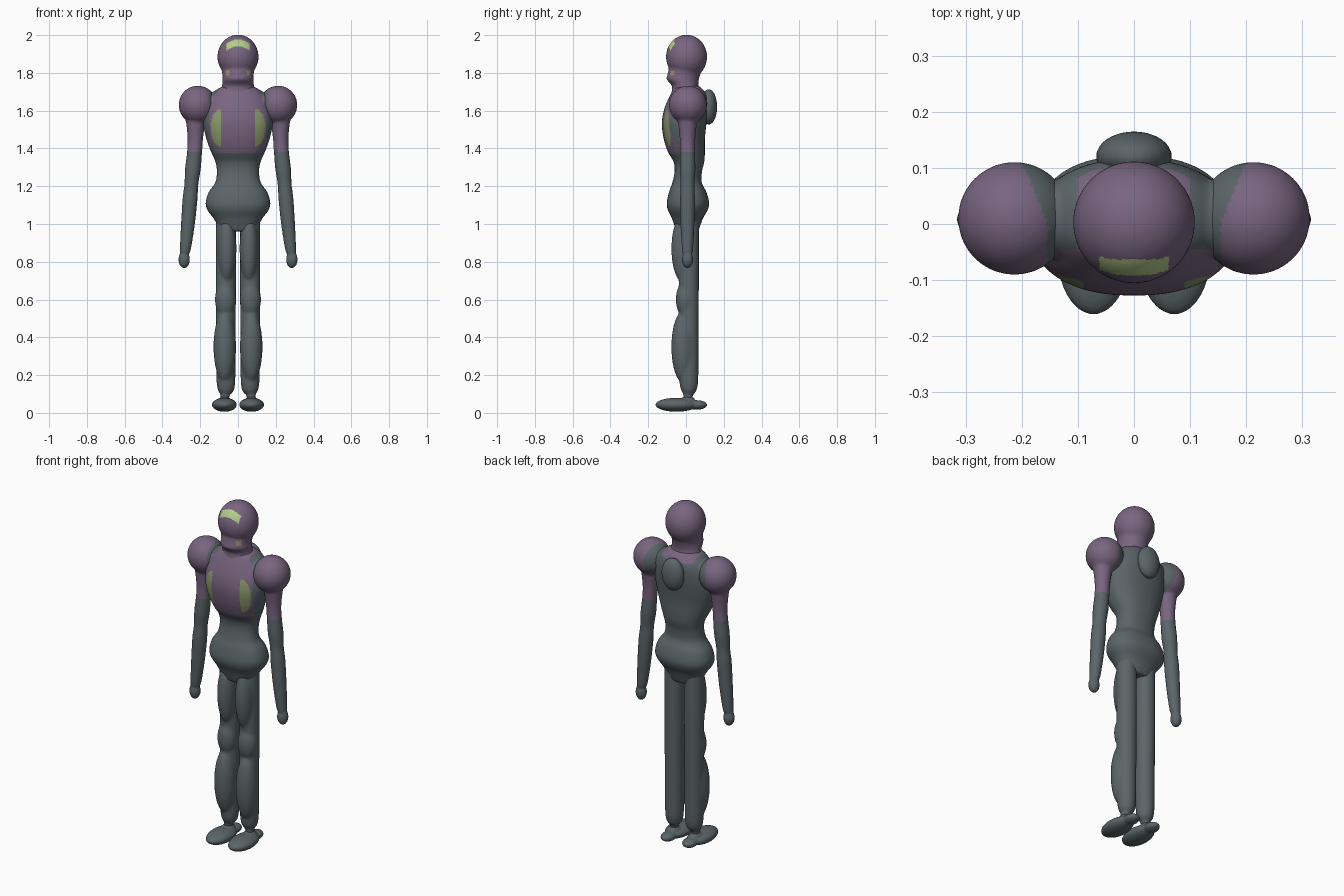
import bpy, bmesh
from math import sin, cos, pi, copysign
from mathutils import Vector, Matrix

cube = bpy.data.objects.get("Cube")
if cube:
    bpy.data.objects.remove(cube)


def material(name, rgb):
    m = bpy.data.materials.new(name)
    m.use_nodes = True
    m.diffuse_color = (*rgb, 1)
    m.node_tree.nodes["Principled BSDF"].inputs["Base Color"].default_value = (*rgb, 1)
    return m


GREY, PURPLE, OLIVE, LIME, TAN = range(5)
MATERIALS = [material("slate grey", (0.105, 0.13, 0.14)),
             material("dusty purple", (0.19, 0.13, 0.215)),
             material("olive green", (0.26, 0.32, 0.15)),
             material("pale lime", (0.46, 0.62, 0.26)),
             material("tan", (0.36, 0.32, 0.14))]


def ball(bm, centre, radii):
    """Add an ellipsoid."""
    mat = Matrix.Translation(centre) @ Matrix.Diagonal((*radii, 1))
    bmesh.ops.create_uvsphere(bm, u_segments=32, v_segments=20, radius=1, matrix=mat)


def smooth_rows(rows, steps=4):
    """Resample profile rows along a smooth curve through them."""
    pts = [Vector(r) for r in rows]
    pts = [pts[0]] + pts + [pts[-1]]
    out = []
    for a, b, c, d in zip(pts, pts[1:], pts[2:], pts[3:]):
        for k in range(steps):
            t = k / steps
            out.append(b + (c - a) * (t / 2) + (a * 2 - b * 5 + c * 4 - d) * (t * t / 2)
                       + (b * 3 - a - c * 3 + d) * (t ** 3 / 2))
    return out + [pts[-1]]


def loft(bm, rows, power=1.0, sides=40):
    """Stack oval rings; each row is height, centre x, half width, front y, back y."""
    rings = []
    for z, cx, rx, front, back in smooth_rows(rows):
        ring = []
        for i in range(sides):
            a = 2 * pi * i / sides
            u = copysign(abs(cos(a)) ** power, cos(a))
            v = copysign(abs(sin(a)) ** power, sin(a))
            ring.append(bm.verts.new((cx + rx * u, (front + back) / 2 + (back - front) / 2 * v, z)))
        rings.append(ring)
    for low, high in zip(rings, rings[1:]):
        for i in range(sides):
            j = (i + 1) % sides
            bm.faces.new((low[i], low[j], high[j], high[i]))
    bm.faces.new(rings[0][::-1])
    bm.faces.new(rings[-1])


def finish(name, bm, rule, voxel=0.008, passes=8, cuts=()):
    """Fuse the solids into one skin, cut clean colour borders and paint by rule."""
    bmesh.ops.recalc_face_normals(bm, faces=bm.faces[:])
    mesh = bpy.data.meshes.new(name)
    bm.to_mesh(mesh)
    bm.free()
    obj = bpy.data.objects.new(name, mesh)
    bpy.context.collection.objects.link(obj)
    remesh = obj.modifiers.new("fuse", "REMESH")
    remesh.mode = "VOXEL"
    remesh.voxel_size = voxel
    soften = obj.modifiers.new("soften", "SMOOTH")
    soften.factor = 0.5
    soften.iterations = passes
    skin = bpy.data.meshes.new_from_object(obj.evaluated_get(bpy.context.evaluated_depsgraph_get()))
    obj.modifiers.clear()
    obj.data = skin
    bpy.data.meshes.remove(mesh)
    skin.name = name
    bm = bmesh.new()
    bm.from_mesh(skin)
    for co, no in cuts:
        bmesh.ops.bisect_plane(bm, geom=bm.verts[:] + bm.edges[:] + bm.faces[:],
                               plane_co=co, plane_no=no, dist=1e-5)
    for f in bm.faces:
        f.smooth = True
        f.material_index = rule(f.calc_center_median())
    skin.materials.clear()
    for m in MATERIALS:
        skin.materials.append(m)
    bm.to_mesh(skin)
    bm.free()
    return obj


# Head and neck
def head_paint(p):
    x = abs(p.x)
    drop = 6 * x * x
    if p.y < 0 and x < 0.062 and 1.94 - drop < p.z < 1.977 - drop:
        return LIME
    if p.y < 0 and 0.046 < x < 0.066 and 1.785 < p.z < 1.812:
        return TAN
    return PURPLE


bm = bmesh.new()
ball(bm, (0, 0.003, 1.885), (0.109, 0.109, 0.117))
loft(bm, [(1.68, 0, 0.1, -0.08, 0.085), (1.73, 0, 0.085, -0.074, 0.066),
          (1.765, 0, 0.083, -0.102, 0.068), (1.79, 0, 0.082, -0.098, 0.075),
          (1.83, 0, 0.09, -0.09, 0.088)])
finish("head", bm, head_paint, 0.006, 6)


# Torso with chest, waist, hips and shoulder yokes
def torso_paint(p):
    x = abs(p.x)
    if p.z > 1.69 and x < 0.1:
        return PURPLE
    if p.z > 1.375 and p.y < -0.045 and x < 0.15:
        oval = ((x - 0.09) / 0.055) ** 2 + ((p.z - 1.51) / 0.1) ** 2
        return OLIVE if x > 0.09 and oval < 1 else PURPLE
    return GREY


bm = bmesh.new()
loft(bm, [(0.96, 0, 0.09, -0.05, 0.065), (1.03, 0, 0.13, -0.075, 0.09),
          (1.07, 0, 0.16, -0.095, 0.113), (1.11, 0, 0.172, -0.102, 0.123),
          (1.17, 0, 0.155, -0.09, 0.108), (1.22, 0, 0.12, -0.072, 0.083),
          (1.28, 0, 0.112, -0.06, 0.085), (1.33, 0, 0.12, -0.066, 0.097),
          (1.38, 0, 0.142, -0.095, 0.1), (1.45, 0, 0.168, -0.118, 0.1),
          (1.53, 0, 0.184, -0.128, 0.108), (1.6, 0, 0.178, -0.118, 0.115),
          (1.66, 0, 0.155, -0.095, 0.115), (1.7, 0, 0.13, -0.075, 0.1),
          (1.73, 0, 0.08, -0.06, 0.07)], power=0.88)
for side in (-1, 1):
    ball(bm, (side * 0.145, 0.01, 1.635), (0.075, 0.07, 0.065))
finish("torso", bm, torso_paint, 0.007, 8,
       [((0, 0, 1.375), (0, 0, 1)), ((0, 0, 1.69), (0, 0, 1)), ((0, -0.045, 0), (0, 1, 0))]
       + [((s * x, 0, 0), (1, 0, 0)) for s in (-1, 1) for x in (0.09, 0.15)])

# Rounded pack between the shoulder blades
bm = bmesh.new()
ball(bm, (0, 0.12, 1.62), (0.068, 0.045, 0.094))
finish("back_pack", bm, lambda p: GREY, 0.006, 4)


# Arms with round shoulders
def arm_paint(p):
    inner = abs(p.x) < 0.155 + 0.4 * max(0, p.y)
    return PURPLE if p.z > 1.38 and not inner else GREY


ARM = [(1.58, 0.222, 0.06), (1.53, 0.224, 0.05), (1.45, 0.226, 0.041), (1.38, 0.23, 0.04),
       (1.29, 0.239, 0.042), (1.21, 0.247, 0.037), (1.13, 0.254, 0.04), (1.0, 0.265, 0.037),
       (0.9, 0.275, 0.032), (0.85, 0.281, 0.028)]
for name, side in (("left_arm", 1), ("right_arm", -1)):
    bm = bmesh.new()
    ball(bm, (side * 0.213, 0.01, 1.63), (0.101, 0.101, 0.102))
    loft(bm, [(z, side * x, r, 0.008 - r, 0.008 + r) for z, x, r in ARM], sides=24)
    ball(bm, (side * 0.285, 0.008, 0.812), (0.031, 0.03, 0.047))
    finish(name, bm, arm_paint, 0.007, 6, [((0, 0, 1.38), (0, 0, 1))])

# Legs: straight columns with thigh, knee and shin bulges
for name, side in (("left_leg", 1), ("right_leg", -1)):
    bm = bmesh.new()
    x = side * 0.064
    loft(bm, [(z, x, r, 0.015 - r, 0.015 + r) for z, r in
              ((0.13, 0.042), (0.17, 0.05), (0.4, 0.052), (0.75, 0.054), (1.06, 0.054))], sides=28)
    ball(bm, (x, 0.015, 0.14), (0.047, 0.045, 0.05))
    ball(bm, (side * 0.058, -0.015, 0.87), (0.05, 0.063, 0.18))
    ball(bm, (side * 0.066, -0.002, 0.6), (0.056, 0.052, 0.1))
    ball(bm, (side * 0.07, -0.015, 0.35), (0.06, 0.063, 0.19))
    ball(bm, (side * 0.07, 0.01, 0.085), (0.024, 0.026, 0.04))
    finish(name, bm, lambda p: GREY, 0.008, 8)

# Feet: broad forefoot and small heel
for name, side in (("left_foot", 1), ("right_foot", -1)):
    bm = bmesh.new()
    ball(bm, (side * 0.072, -0.05, 0.043), (0.066, 0.112, 0.037))
    ball(bm, (side * 0.07, 0.06, 0.042), (0.04, 0.052, 0.025))
    ball(bm, (side * 0.07, 0.01, 0.06), (0.035, 0.04, 0.03))
    finish(name, bm, lambda p: GREY, 0.005, 5)
